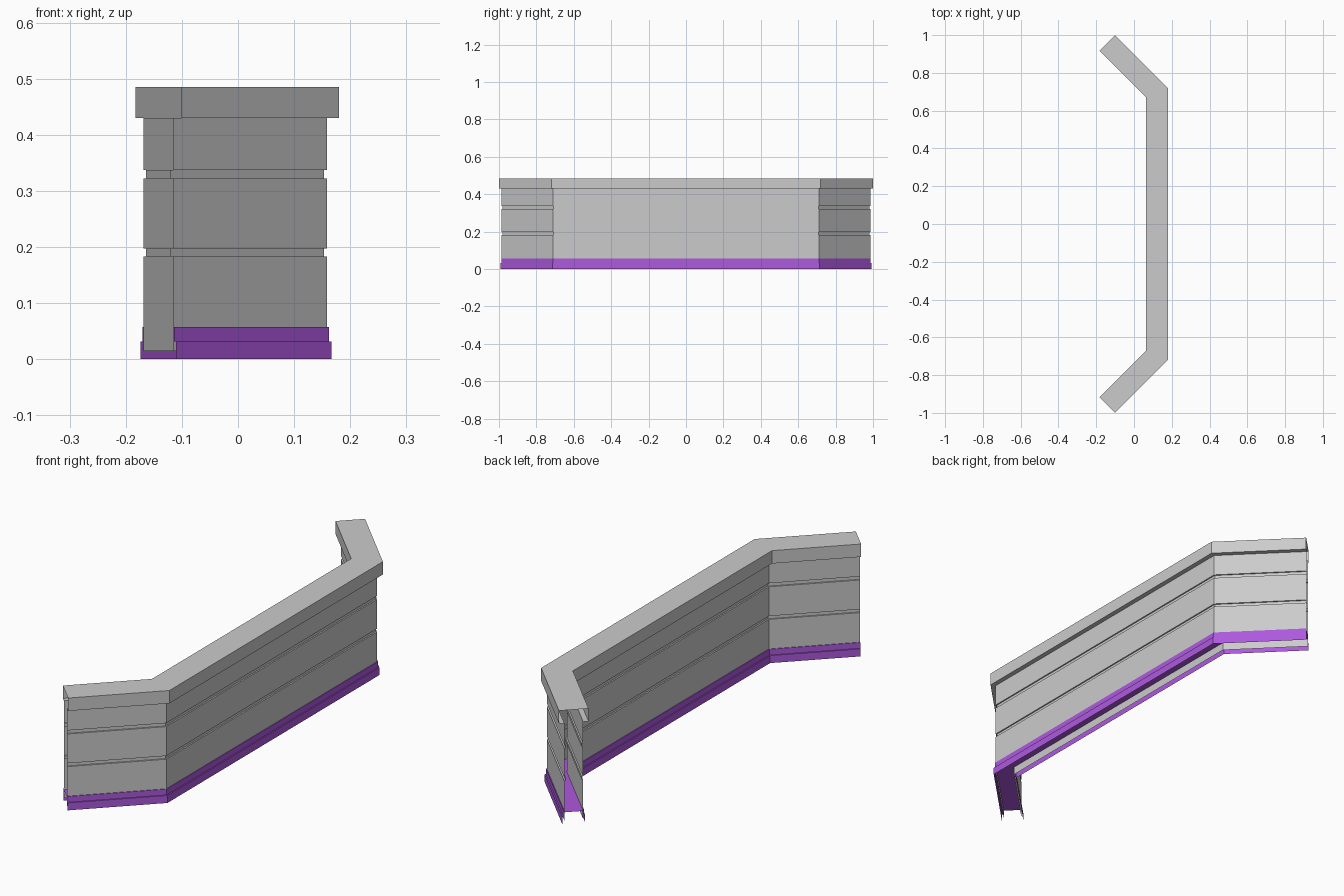
import bpy
import bmesh

cube = bpy.data.objects.get("Cube")
if cube:
    bpy.data.objects.remove(cube, do_unlink=True)


def make_material(name, rgb):
    mat = bpy.data.materials.new(name)
    mat.use_nodes = True
    mat.diffuse_color = (*rgb, 1)
    mat.node_tree.nodes["Principled BSDF"].inputs["Base Color"].default_value = (*rgb, 1)
    return mat


grey = make_material("light_grey", (0.6, 0.6, 0.6))
purple = make_material("purple", (0.42, 0.1, 0.73))

# Centre line of the wall, with the sideways (mitred) offset at each point
MITRE = 0.414
DIAG = 0.707
half_path = [((-0.142, -0.959), (DIAG, -DIAG)), ((0.122, -0.695), (1, -MITRE))]
path = half_path + [((x, -y), (u, -v)) for (x, y), (u, v) in reversed(half_path)]


def mirrored(profile):
    return [(-s, z) for s, z in reversed(profile)]


def sweep(name, profile, mat):
    """Sweep an open (offset, height) profile along the wall path."""
    bm = bmesh.new()
    rows = [[bm.verts.new((x + u * s, y + v * s, z)) for s, z in profile]
            for (x, y), (u, v) in path]
    for a, b in zip(rows, rows[1:]):
        for j in range(len(profile) - 1):
            bm.faces.new((a[j], a[j + 1], b[j + 1], b[j]))
    mesh = bpy.data.meshes.new(name)
    bm.to_mesh(mesh)
    bm.free()
    mesh.materials.append(mat)
    obj = bpy.data.objects.new(name, mesh)
    bpy.context.collection.objects.link(obj)
    return obj


# Hollow wall shell: two grooves on each side
WALL, GROOVE, CAP = 0.037, 0.031, 0.058
side = [(WALL, 0.43)]
for top, bottom in ((0.337, 0.322), (0.197, 0.183)):
    side += [(WALL, top), (GROOVE, top), (GROOVE, bottom), (WALL, bottom)]
side.append((WALL, 0.015))
sweep("wall_left_panel", side, grey)
sweep("wall_right_panel", mirrored(side), grey)

# Overhanging cap, open underneath between the panels
cap = [(CAP, 0.485), (CAP, 0.43), (WALL, 0.43)]
sweep("wall_cap", mirrored(cap) + cap, grey)

# Stepped skirting on both sides
skirt = [(WALL, 0.057), (0.040, 0.057), (0.040, 0.032), (0.045, 0.032), (0.045, 0)]
sweep("skirting_left", skirt, purple)
sweep("skirting_right", mirrored(skirt), purple)

# Floor strip closing the hollow above the skirting's lower edge
sweep("inner_floor", [(-WALL, 0.05), (WALL, 0.05)], purple)
